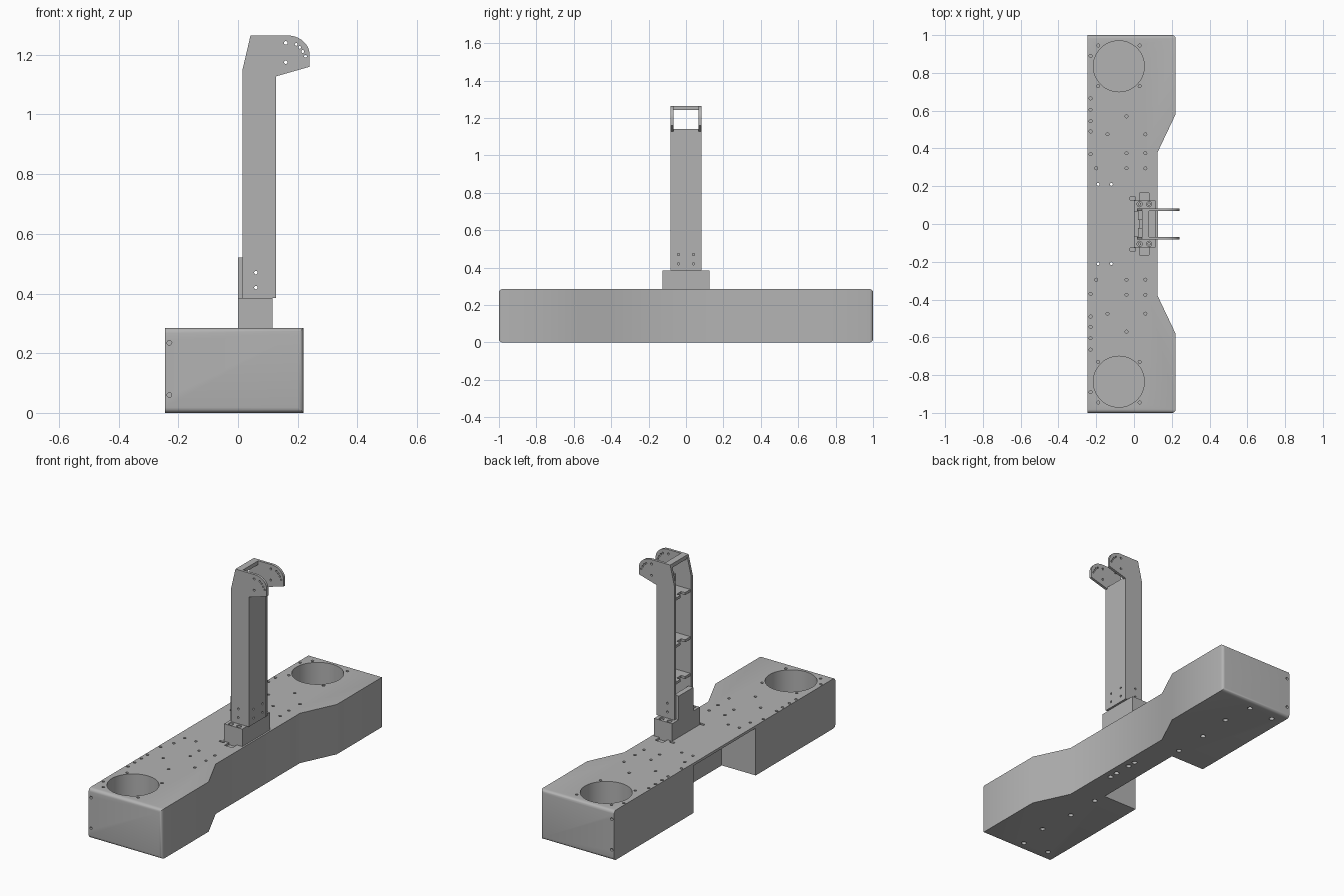
import bpy, bmesh, math
from mathutils import Matrix, Vector

if "Cube" in bpy.data.objects:
    bpy.data.objects.remove(bpy.data.objects["Cube"])

grey = bpy.data.materials.new("plain grey")
grey.use_nodes = True
grey.diffuse_color = (0.45, 0.45, 0.45, 1)
grey.node_tree.nodes["Principled BSDF"].inputs["Base Color"].default_value = grey.diffuse_color


def finish(name, bm):
    bmesh.ops.recalc_face_normals(bm, faces=bm.faces)
    mesh = bpy.data.meshes.new(name)
    bm.to_mesh(mesh)
    bm.free()
    mesh.materials.append(grey)
    obj = bpy.data.objects.new(name, mesh)
    bpy.context.collection.objects.link(obj)
    return obj


def add_box(bm, x0, x1, y0, y1, z0, z1):
    size = Vector((x1 - x0, y1 - y0, z1 - z0))
    mid = Vector((x0 + x1, y0 + y1, z0 + z1)) / 2
    bmesh.ops.create_cube(bm, size=1, matrix=Matrix.LocRotScale(mid, None, size))


def add_rod(bm, centre, radius, length, axis="Z", sides=12):
    turn = {"X": Matrix.Rotation(math.pi / 2, 4, "Y"),
            "Y": Matrix.Rotation(math.pi / 2, 4, "X"), "Z": Matrix.Identity(4)}[axis]
    bmesh.ops.create_cone(bm, cap_ends=True, segments=sides, radius1=radius, radius2=radius,
                          depth=length, matrix=Matrix.Translation(centre) @ turn)


def add_prism(bm, points, shift):
    face = bm.faces.new([bm.verts.new(p) for p in points])
    out = bmesh.ops.extrude_face_region(bm, geom=[face])["geom"]
    bmesh.ops.translate(bm, vec=shift, verts=[v for v in out if isinstance(v, bmesh.types.BMVert)])


def box(name, *dims):
    bm = bmesh.new()
    add_box(bm, *dims)
    return finish(name, bm)


def cut(obj, bm):
    cutter = finish(obj.name + "_cutter", bm)
    mod = obj.modifiers.new("cut", "BOOLEAN")
    mod.object = cutter
    mod.solver = "EXACT"
    bpy.context.view_layer.objects.active = obj
    bpy.ops.object.modifier_apply(modifier=mod.name)
    bpy.data.objects.remove(cutter)


def smooth(obj):
    bpy.ops.object.select_all(action="DESELECT")
    obj.select_set(True)
    bpy.context.view_layer.objects.active = obj
    bpy.ops.object.shade_smooth_by_angle(angle=math.radians(35))


# Base cabinet with a waisted front edge and rounded ends
TOP = 0.285
half = [(0.125, 0.38), (0.22, 0.58), (0.22, 1), (-0.245, 1)]
outline = half + [(x, -y) for x, y in reversed(half)]
bm = bmesh.new()
add_prism(bm, [(x, y, 0) for x, y in outline], (0, 0, TOP))
ends = [e for e in bm.edges
        if all(abs(v.co.y) > 0.99 for v in e.verts) and any(v.co.x > 0 for v in e.verts)]
bmesh.ops.bevel(bm, geom=ends, offset=0.018, segments=4, profile=0.5, affect="EDGES")
base = finish("base_cabinet", bm)

# Rear recess under the top panel
bm = bmesh.new()
add_box(bm, -0.4, -0.03, -0.28, 0.28, -0.1, TOP - 0.015)
cut(base, bm)

# Round wells, screw holes and slots
top_holes = [(-0.23, 0.89), (-0.19, 0.945), (0.03, 0.945), (-0.19, 0.73), (0.03, 0.73),
             (-0.04, 0.57), (-0.14, 0.475), (0.06, 0.475), (-0.04, 0.375), (0.06, 0.375),
             (0.06, 0.295), (-0.04, 0.295), (-0.2, 0.295), (-0.19, 0.21), (-0.12, 0.21)]
top_holes += [(-0.23, y) for y in (0.37, 0.49, 0.545, 0.605, 0.665)]
bottom_holes = [(-0.02, 0.94), (-0.18, 0.93), (0, 0.76), (-0.02, 0.55), (-0.02, 0.35),
                (0.08, 0.1), (0.08, 0.05)]
bm = bmesh.new()
for s in (1, -1):
    add_rod(bm, (-0.08, s * 0.835, TOP), 0.135, 0.5, sides=48)
    for x, y in top_holes:
        add_rod(bm, (x, s * y, TOP), 0.008, 0.04)
    for x, y in bottom_holes:
        add_rod(bm, (x, s * y, 0), 0.014, 0.03)
    for z in (0.06, 0.235):
        add_rod(bm, (-0.23, s, z), 0.008, 0.03, "Y")
    add_box(bm, 0.03, 0.08, s * 0.145 - 0.02, s * 0.145 + 0.02, TOP - 0.012, TOP + 0.1)
    add_box(bm, -0.022, 0.008, s * 0.135 - 0.007, s * 0.135 + 0.007, TOP - 0.012, TOP + 0.1)
cut(base, bm)
smooth(base)

# Foot block with sunk bolts
foot = box("column_foot", 0, 0.115, -0.125, 0.125, TOP, 0.385)
bolts = [(x, s * 0.105) for x in (0.03, 0.08) for s in (1, -1)]
bm = bmesh.new()
for x, y in bolts:
    add_rod(bm, (x, y, 0.385), 0.014, 0.03, sides=16)
cut(foot, bm)
bm = bmesh.new()
for x, y in bolts:
    add_rod(bm, (x, y, 0.375), 0.009, 0.012, sides=6)
finish("foot_bolts", bm)
box("column_spine", 0, 0.03, -0.066, 0.066, 0.385, 0.52)

# Side plates with hooked, rounded heads
profile = [(0.015, 0.385), (0.015, 1.15), (0.042, 1.265)]
for i in range(13):
    a = math.pi / 2 * (1 - i / 12)
    profile.append((0.165 + 0.075 * math.cos(a), 1.2 + 0.065 * math.sin(a)))
profile += [(0.24, 1.16), (0.128, 1.128), (0.128, 0.385)]
plate_holes = [(0.06, 0.42, 0.006), (0.06, 0.47, 0.006), (0.16, 1.24, 0.006), (0.16, 1.175, 0.006),
               (0.195, 1.235, 0.005), (0.207, 1.225, 0.005), (0.217, 1.211, 0.005),
               (0.226, 1.195, 0.005)]
for name, y in (("right_side_plate", -0.083), ("left_side_plate", 0.068)):
    bm = bmesh.new()
    add_prism(bm, [(x, y, z) for x, z in profile], (0, 0.015, 0))
    plate = finish(name, bm)
    bm = bmesh.new()
    for x, z, r in plate_holes:
        add_rod(bm, (x, y + 0.0075, z), r, 0.03, "Y")
    cut(plate, bm)
    smooth(plate)

# Closing panel, top bridge and notched shelves
panel = box("column_panel", 0.115, 0.127, -0.068, 0.068, 0.385, 1.14)
bm = bmesh.new()
for y in (0.04, -0.04):
    for z in (0.42, 0.47):
        add_rod(bm, (0.121, y, z), 0.006, 0.03, "X")
cut(panel, bm)
box("top_bridge", 0.042, 0.08, -0.068, 0.068, 1.243, 1.265)
for i, z in enumerate((0.58, 0.79, 1.06)):
    shelf = box(f"shelf_{i + 1}", 0.02, 0.115, -0.068, 0.068, z, z + 0.014)
    bm = bmesh.new()
    add_box(bm, 0, 0.045, -0.02, 0.02, z - 0.1, z + 0.1)
    cut(shelf, bm)
